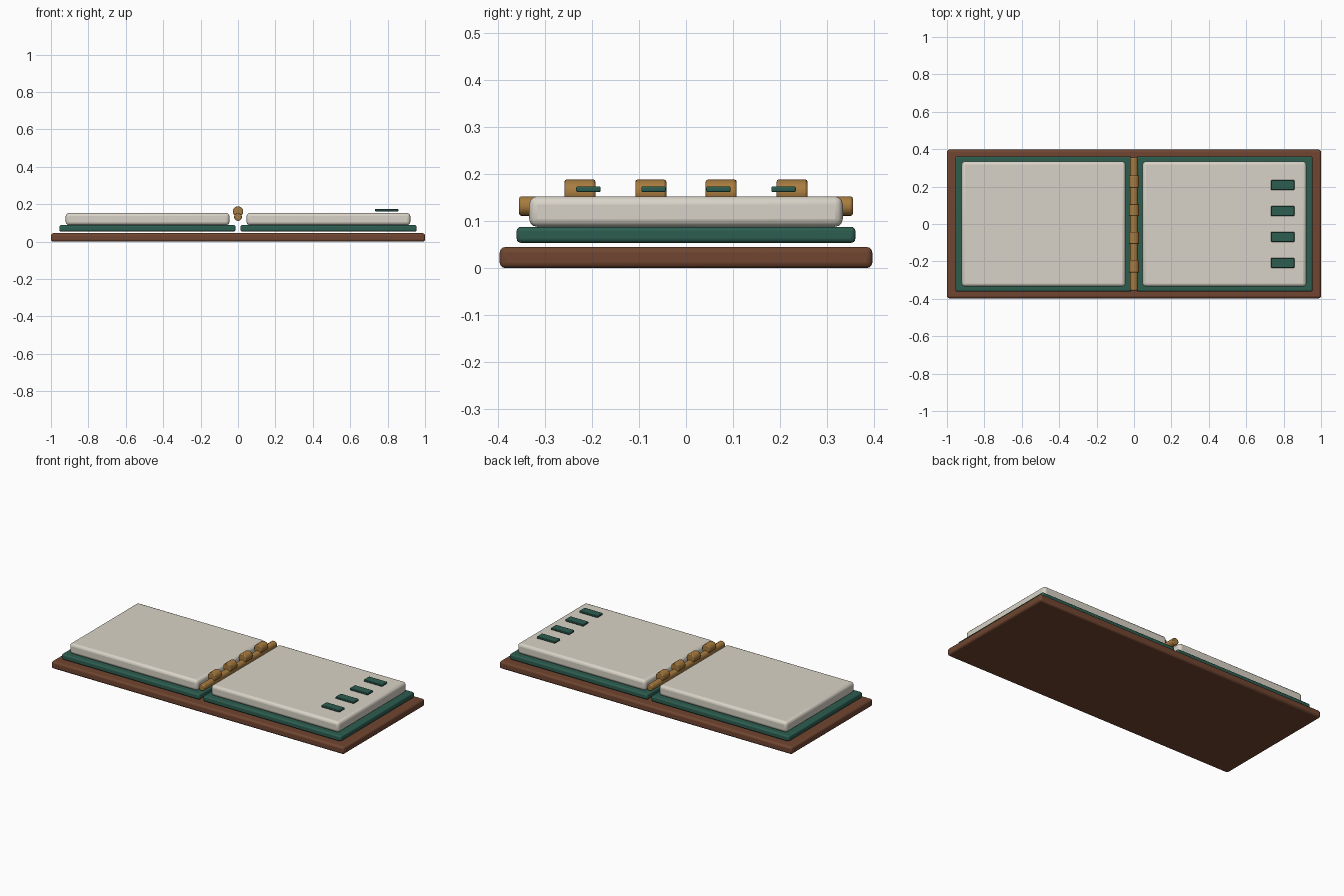
import bpy
from math import radians

if "Cube" in bpy.data.objects:
    bpy.data.objects.remove(bpy.data.objects["Cube"])


def material(name, rgb):
    m = bpy.data.materials.new(name)
    m.diffuse_color = (*rgb, 1)
    m.use_nodes = True
    m.node_tree.nodes["Principled BSDF"].inputs["Base Color"].default_value = m.diffuse_color
    return m


BROWN = material("brown_leather", (0.16, 0.06, 0.03))
GREEN = material("green_cloth", (0.026, 0.11, 0.08))
PAPER = material("paper", (0.69, 0.65, 0.57))
BRASS = material("brass", (0.39, 0.2, 0.05))


def finish(obj, name, mat, bevel, segments):
    obj.name = name
    obj.data.materials.append(mat)
    b = obj.modifiers.new("Bevel", "BEVEL")
    b.width, b.segments = bevel, segments
    b.limit_method, b.angle_limit = "ANGLE", radians(40)
    bpy.ops.object.shade_smooth_by_angle(angle=radians(35))


def box(name, x, y, z, mat, bevel, segments=3):
    # x, y and z are (min, max) ranges
    bpy.ops.mesh.primitive_cube_add(
        size=1, location=[(a + b) / 2 for a, b in (x, y, z)])
    obj = bpy.context.object
    obj.scale = [b - a for a, b in (x, y, z)]
    bpy.ops.object.transform_apply(location=False, rotation=False, scale=True)
    finish(obj, name, mat, bevel, segments)


def rod(name, y, z, radius, length, sides, bevel):
    bpy.ops.mesh.primitive_cylinder_add(
        vertices=sides, radius=radius, depth=length,
        location=(0, y, z), rotation=(radians(90), 0, 0))
    finish(bpy.context.object, name, BRASS, bevel, 2)


# Backing board
box("backing_board", (-1, 1), (-0.397, 0.397), (0, 0.045), BROWN, 0.012)

# Cover and page block on each side
for side, s in (("left", -1), ("right", 1)):
    box(side + "_cover", sorted((s * 0.013, s * 0.955)), (-0.361, 0.361),
        (0.054, 0.088), GREEN, 0.009)
    box(side + "_pages", sorted((s * 0.046, s * 0.921)), (-0.334, 0.334),
        (0.088, 0.153), PAPER, 0.017)

# Spine rod with four binding rings
rod("spine_rod", 0, 0.132, 0.021, 0.711, 16, 0.005)
for i, y in enumerate((-0.226, -0.075, 0.075, 0.226)):
    rod(f"binding_ring_{i + 1}", y, 0.161, 0.028, 0.066, 12, 0.005)

# Index tabs hovering just above the right page
for i, y in enumerate((-0.208, -0.069, 0.069, 0.208)):
    box(f"index_tab_{i + 1}", (0.733, 0.857), (y - 0.026, y + 0.026),
        (0.162, 0.174), GREEN, 0.003, 2)
